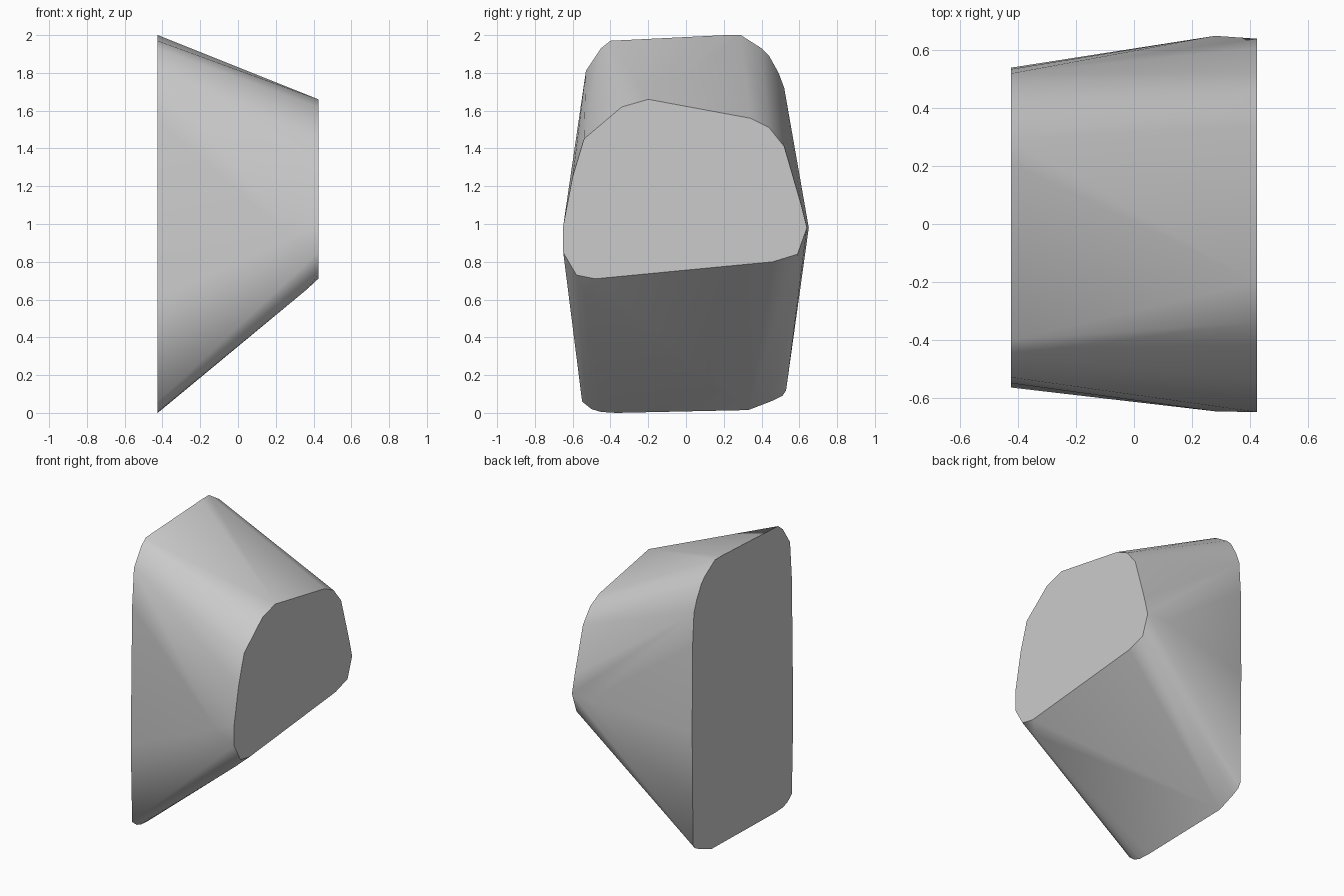
import bpy, bmesh, math

cube = bpy.data.objects.get("Cube")
if cube:
    bpy.data.objects.remove(cube, do_unlink=True)

# Plain grey
grey = bpy.data.materials.new("plain_grey")
grey.use_nodes = True
colour = (0.6, 0.6, 0.6, 1)
grey.diffuse_color = colour
grey.node_tree.nodes["Principled BSDF"].inputs["Base Color"].default_value = colour

HALF_WIDTH = 0.425

# Outlines (y, z) of the tall flat end and the small flat end
tall_end = [(-.40, 1.97), (-.45, 1.93), (-.53, 1.81), (-.55, 1.55), (-.565, .6),
            (-.55, .06), (-.50, .02), (-.45, .005), (-.37, 0), (.33, .015),
            (.46, .065), (.51, .09), (.53, .12), (.54, .9), (.535, 1.5),
            (.52, 1.72), (.49, 1.80), (.44, 1.89), (.40, 1.93), (.29, 2), (.21, 2)]
small_end = [(-.20, 1.66), (.34, 1.56), (.44, 1.51), (.52, 1.41), (.61, 1.10),
             (.64, .98), (.59, .84), (.46, .80), (-.48, .71), (-.58, .73),
             (-.65, .85), (-.65, .99), (-.60, 1.25), (-.54, 1.45), (-.34, 1.62)]
# Slight bulges near the small end
bulges = [(.28, .65, .98), (.28, -.647, .93), (.36, -.54, .65)]

# Block: the convex skin joining both ends
bm = bmesh.new()
for x, outline in ((-HALF_WIDTH, tall_end), (HALF_WIDTH, small_end)):
    for y, z in outline:
        bm.verts.new((x, y, z))
for point in bulges:
    bm.verts.new(point)
result = bmesh.ops.convex_hull(bm, input=bm.verts)
spare = {v for v in result["geom_interior"] + result["geom_unused"]
         if isinstance(v, bmesh.types.BMVert)}
bmesh.ops.delete(bm, geom=list(spare), context='VERTS')
bmesh.ops.dissolve_limit(bm, angle_limit=math.radians(0.5), verts=bm.verts, edges=bm.edges)
bmesh.ops.recalc_face_normals(bm, faces=bm.faces)

mesh = bpy.data.meshes.new("faceted_block")
bm.to_mesh(mesh)
bm.free()
mesh.materials.append(grey)
block = bpy.data.objects.new("faceted_block", mesh)
bpy.context.collection.objects.link(block)

# Smooth flanks, crisp rims
bpy.ops.object.select_all(action='DESELECT')
block.select_set(True)
bpy.context.view_layer.objects.active = block
bpy.ops.object.shade_smooth_by_angle(angle=math.radians(40))
